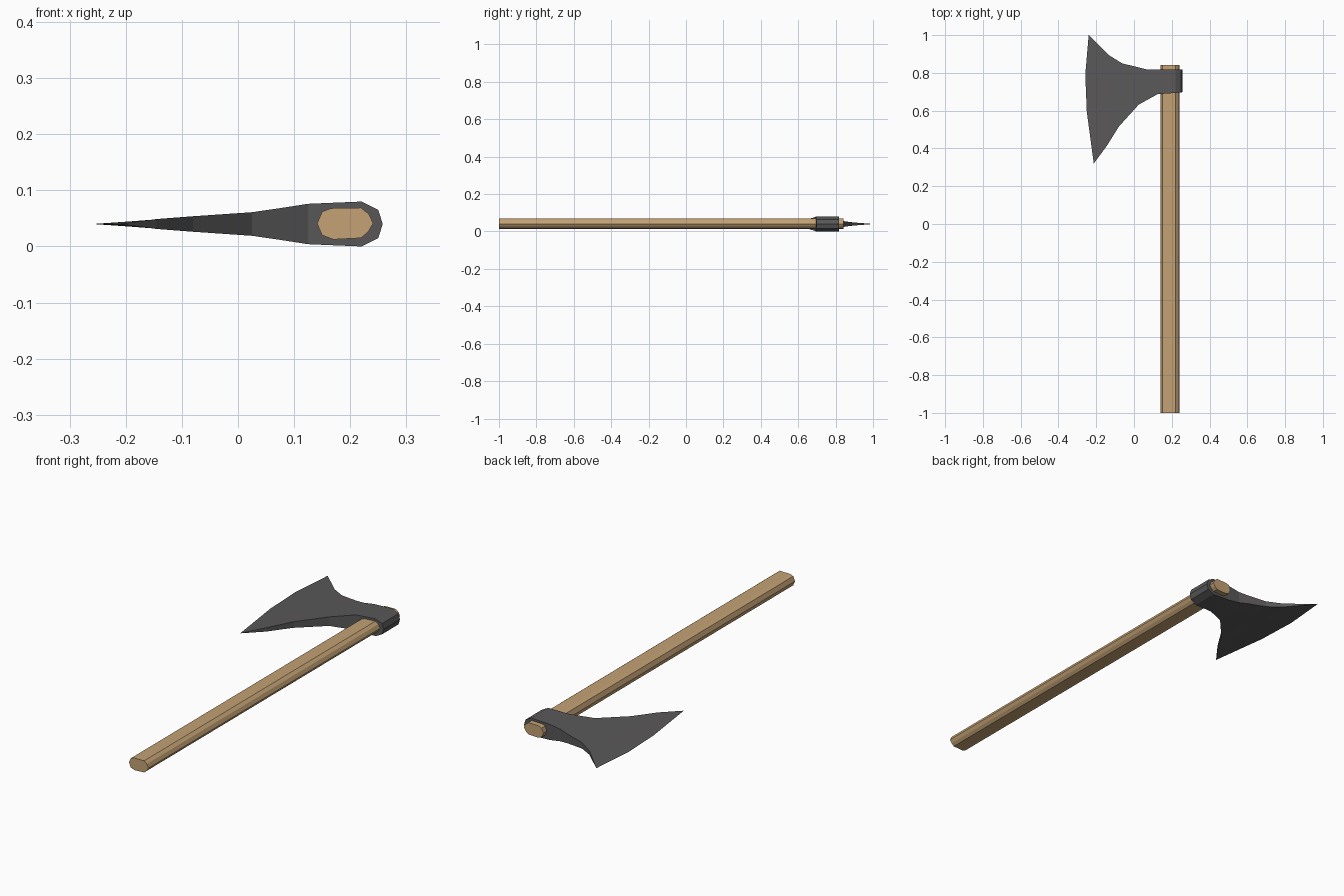
import bpy, bmesh
from mathutils import Vector

if "Cube" in bpy.data.objects:
    bpy.data.objects.remove(bpy.data.objects["Cube"])


def material(name, rgb):
    m = bpy.data.materials.new(name)
    m.diffuse_color = (*rgb, 1)
    m.use_nodes = True
    m.node_tree.nodes["Principled BSDF"].inputs["Base Color"].default_value = m.diffuse_color
    return m


def finish(bm, name, mat):
    bmesh.ops.remove_doubles(bm, verts=bm.verts, dist=1e-5)
    bmesh.ops.recalc_face_normals(bm, faces=bm.faces)
    me = bpy.data.meshes.new(name)
    bm.to_mesh(me)
    bm.free()
    me.materials.append(mat)
    ob = bpy.data.objects.new(name, me)
    bpy.context.collection.objects.link(ob)
    return ob


wood = material("light_wood", (0.552, 0.361, 0.178))
steel = material("dark_steel", (0.102, 0.098, 0.098))
CZ = 0.04  # mid-plane height of the axe

# Handle: flattened faceted section extruded along y
section = [(0.141, 0.041), (0.15, 0.062), (0.166, 0.068), (0.219, 0.069),
           (0.233, 0.058), (0.241, 0.041), (0.232, 0.026), (0.219, 0.015),
           (0.17, 0.0125), (0.15, 0.02)]
bm = bmesh.new()
cap = bm.faces.new([bm.verts.new((x, -1, z)) for x, z in section])
ext = bmesh.ops.extrude_face_region(bm, geom=[cap], use_keep_orig=True)
bmesh.ops.translate(bm, vec=(0, 1.843, 0),
                    verts=[v for v in ext["geom"] if isinstance(v, bmesh.types.BMVert)])
finish(bm, "handle", wood)

# Head: columns from cutting edge to poll, (x low, y low, x high, y high, half thickness)
columns = [(-0.145, 0.412, -0.13, 0.892, 0.0088), (-0.08, 0.516, -0.062, 0.85, 0.0138),
           (0.025, 0.632, 0.025, 0.829, 0.021), (0.07, 0.657, 0.07, 0.818, 0.0275),
           (0.125, 0.687, 0.125, 0.818, 0.036), (0.22, 0.694, 0.22, 0.818, 0.04),
           (0.25, 0.697, 0.25, 0.818, 0.025), (0.258, 0.698, 0.258, 0.818, 0)]
cutting_edge = [(-0.213, 0.32), (-0.25, 0.595), (-0.258, 0.79), (-0.24, 1.0)]
grid = [[(Vector((x, y, CZ)), 0) for x, y in cutting_edge]]
for xl, yl, xh, yh, h in columns:
    lo, hi = Vector((xl, yl, CZ)), Vector((xh, yh, CZ))
    grid.append([(lo.lerp(hi, t), h) for t in (0, 0.4, 0.69, 1)])

bm = bmesh.new()
side = {s: [[bm.verts.new(p + Vector((0, 0, s * h))) for p, h in col] for col in grid]
        for s in (1, -1)}
up, dn = side[1], side[-1]
for i in range(len(grid) - 1):
    for s in (up, dn):  # cheeks
        for j in range(3):
            bm.faces.new((s[i][j], s[i + 1][j], s[i + 1][j + 1], s[i][j + 1]))
    for j in (0, 3):  # upper and lower rims
        bm.faces.new((up[i][j], up[i + 1][j], dn[i + 1][j], dn[i][j]))
finish(bm, "axe_head", steel)
